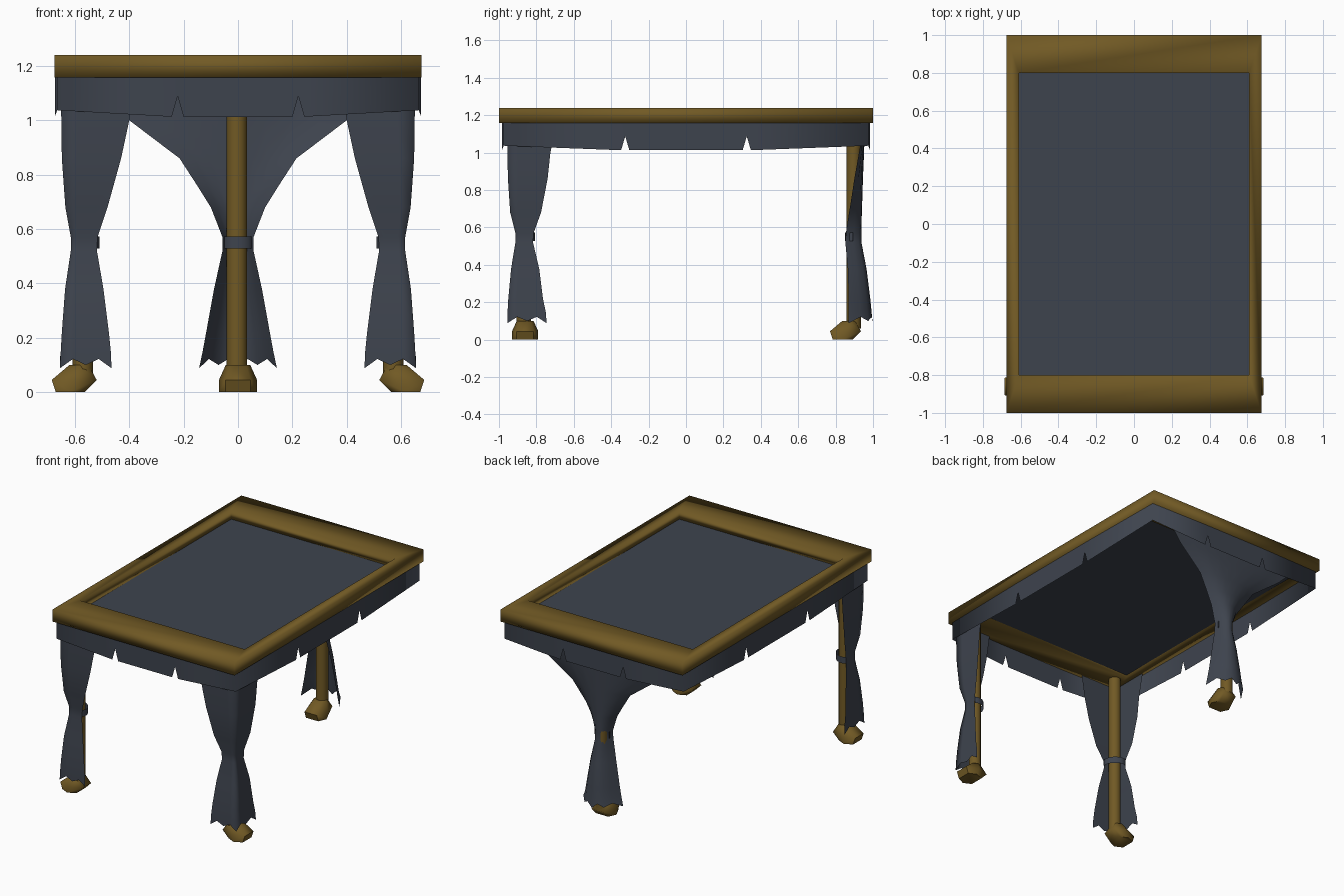
import bpy, bmesh, math
from math import sin, cos, pi

if "Cube" in bpy.data.objects:
    bpy.data.objects.remove(bpy.data.objects["Cube"])


def material(name, rgb):
    m = bpy.data.materials.new(name)
    m.diffuse_color = (*rgb, 1)
    m.use_nodes = True
    m.node_tree.nodes["Principled BSDF"].inputs["Base Color"].default_value = (*rgb, 1)
    return m


WOOD = material("golden brown wood", (0.165, 0.101, 0.018))
CLOTH = material("slate cloth", (0.048, 0.057, 0.076))


def finish(name, bm, mat, angle=180):
    """Turn a bmesh into an object, smoothing edges below the angle."""
    mesh = bpy.data.meshes.new(name)
    bmesh.ops.remove_doubles(bm, verts=bm.verts, dist=0.0001)
    bmesh.ops.recalc_face_normals(bm, faces=bm.faces)
    bm.to_mesh(mesh)
    bm.free()
    mesh.materials.append(mat)
    ob = bpy.data.objects.new(name, mesh)
    bpy.context.collection.objects.link(ob)
    bpy.ops.object.select_all(action='DESELECT')
    ob.select_set(True)
    bpy.context.view_layer.objects.active = ob
    if angle >= 180:
        bpy.ops.object.shade_smooth()
    else:
        bpy.ops.object.shade_smooth_by_angle(angle=math.radians(angle))


def grid(name, rows, mat, angle=180, wrap_u=False, wrap_v=False):
    """Skin a list of equal rows of points."""
    bm = bmesh.new()
    vs = [[bm.verts.new(p) for p in row] for row in rows]
    nr, nc = len(vs), len(vs[0])
    for i in range(nr if wrap_v else nr - 1):
        for j in range(nc if wrap_u else nc - 1):
            a, b = vs[i], vs[(i + 1) % nr]
            k = (j + 1) % nc
            bm.faces.new((a[j], a[k], b[k], b[j]))
    finish(name, bm, mat, angle)


def post(name, x, y, r=0.038, sides=12):
    rows = [[(x + r * cos(2 * pi * i / sides), y + r * sin(2 * pi * i / sides), z)
             for i in range(sides)] for z in (0.06, 1.18)]
    grid(name, rows, WOOD, 50, wrap_u=True)


def tie(name, x, y, dx, dy, width, depth):
    """Half band round the post, bulging along (dx, dy)."""
    rows = []
    for z in (0.528, 0.572):
        row = []
        for i in range(9):
            u, v = width * cos(pi * i / 8), depth * sin(pi * i / 8)
            row.append((x + v * dx - u * dy, y + v * dy + u * dx, z))
        rows.append(row)
    grid(name, rows, CLOTH)


def foot(name, x, y, dx, dy):
    """Faceted foot whose toe points along (dx, dy)."""
    bm = bmesh.new()
    # heel, toe, half width, height
    for heel, toe, w, z in ((-0.02, 0.085, 0.07, 0), (-0.065, 0.1, 0.07, 0.045),
                            (-0.035, 0.035, 0.045, 0.1)):
        for t, s in ((heel, w * 0.65), ((heel + toe) / 2, w), (toe, w * 0.65)):
            for v in (s, -s):
                bm.verts.new((x + t * dx - v * dy, y + t * dy + v * dx, z))
    bmesh.ops.convex_hull(bm, input=bm.verts)
    finish(name, bm, WOOD, 60)


# Softly shaded rectangular top frame
frame_profile = ((0.675, 1.0, 1.158), (0.675, 1.0, 1.24), (0.61, 0.8, 1.24), (0.61, 0.8, 1.158))
corners = ((1, 1), (-1, 1), (-1, -1), (1, -1))
grid("top_frame", [[(sx * x, sy * y, z) for sx, sy in corners] for x, y, z in frame_profile],
     WOOD, wrap_u=True, wrap_v=True)

# Cloth panel stretched in the frame
grid("canopy_panel", [[(-0.612, y, 1.175), (0.612, y, 1.175)] for y in (-0.803, 0.803)], CLOTH)

# Valance with two notches on each side, bowed slightly outward
top_row, low_row = [], []


def valance_side(half, depth, notch, place):
    cols = [(-half, 1.037, 0)]
    for c in (-notch, notch):
        cols += [(c - 0.022, 1.013, 0.009), (c, 1.088, 0.009), (c + 0.022, 1.013, 0.009)]
    cols.append((half, 1.037, 0))
    for t, z, bow in cols:
        top_row.append((*place(t, depth + bow), 1.165))
        low_row.append((*place(t, depth + bow), z))


valance_side(0.665, 0.975, 0.222, lambda t, d: (t, -d))
valance_side(0.975, 0.665, 0.325, lambda t, d: (d, t))
valance_side(0.665, 0.975, 0.222, lambda t, d: (-t, d))
valance_side(0.975, 0.665, 0.325, lambda t, d: (-d, -t))
grid("valance", [top_row, low_row], CLOTH, wrap_u=True)

COLS = 8


def curtain(name, table, place):
    """Sheet through the table rows, with a ragged hem on the last one."""
    rows = []
    for z, *size in table:
        hem = z == table[-1][0]
        rows.append([(*place(2 * j / COLS - 1, *size),
                      (0.088, 0.122, 0.1, 0.122)[j % 4] if hem else z)
                     for j in range(COLS + 1)])
    grid(name, rows, CLOTH)


# Front corner curtains: height, inner x, outer x, inner y, outer y
corner_rows = ((1.17, 0.375, 0.652, 0.69, 0.957), (1.0, 0.4, 0.65, 0.725, 0.955),
               (0.86, 0.43, 0.648, 0.74, 0.952), (0.68, 0.48, 0.635, 0.775, 0.94),
               (0.57, 0.517, 0.615, 0.815, 0.912), (0.52, 0.519, 0.615, 0.818, 0.912),
               (0.38, 0.495, 0.636, 0.785, 0.935), (0.22, 0.475, 0.648, 0.765, 0.95),
               (0.15, 0.468, 0.652, 0.75, 0.954), (0.1, 0.465, 0.655, 0.745, 0.955))
for side, s in (("left", 1), ("right", -1)):
    def folded(t, xi, xo, yi, yo):
        return (s * (xi + (xo - xi) * min(1, 1 + t)), -(yi + (yo - yi) * min(1, 1 - t)))

    curtain(f"front_{side}_curtain", corner_rows, folded)
    post(f"front_{side}_post", s * 0.571, -0.868)
    tie(f"front_{side}_tie", s * 0.567, -0.864, s * -0.707, 0.707, 0.068, 0.048)
    foot(f"front_{side}_foot", s * 0.585, -0.86, s, 0)

# Rear curtain: height, half width, front edge y, back y
rear_rows = ((1.17, 0.57, 0.955, 0.958), (1.0, 0.4, 0.925, 0.952), (0.86, 0.215, 0.9, 0.946),
             (0.76, 0.15, 0.885, 0.943), (0.68, 0.1, 0.872, 0.94), (0.57, 0.057, 0.855, 0.938),
             (0.52, 0.057, 0.852, 0.938), (0.38, 0.088, 0.865, 0.965),
             (0.22, 0.117, 0.87, 0.985), (0.15, 0.13, 0.87, 0.992), (0.1, 0.143, 0.87, 0.998))
curtain("rear_curtain", rear_rows,
        lambda t, w, yi, yo: (w * t, yi + (yo - yi) * (1 - abs(t) ** 2.4)))
post("rear_post", -0.004, 0.897)
tie("rear_tie", 0, 0.893, 0, -1, 0.055, 0.043)
foot("rear_foot", 0, 0.87, 0, -1)
